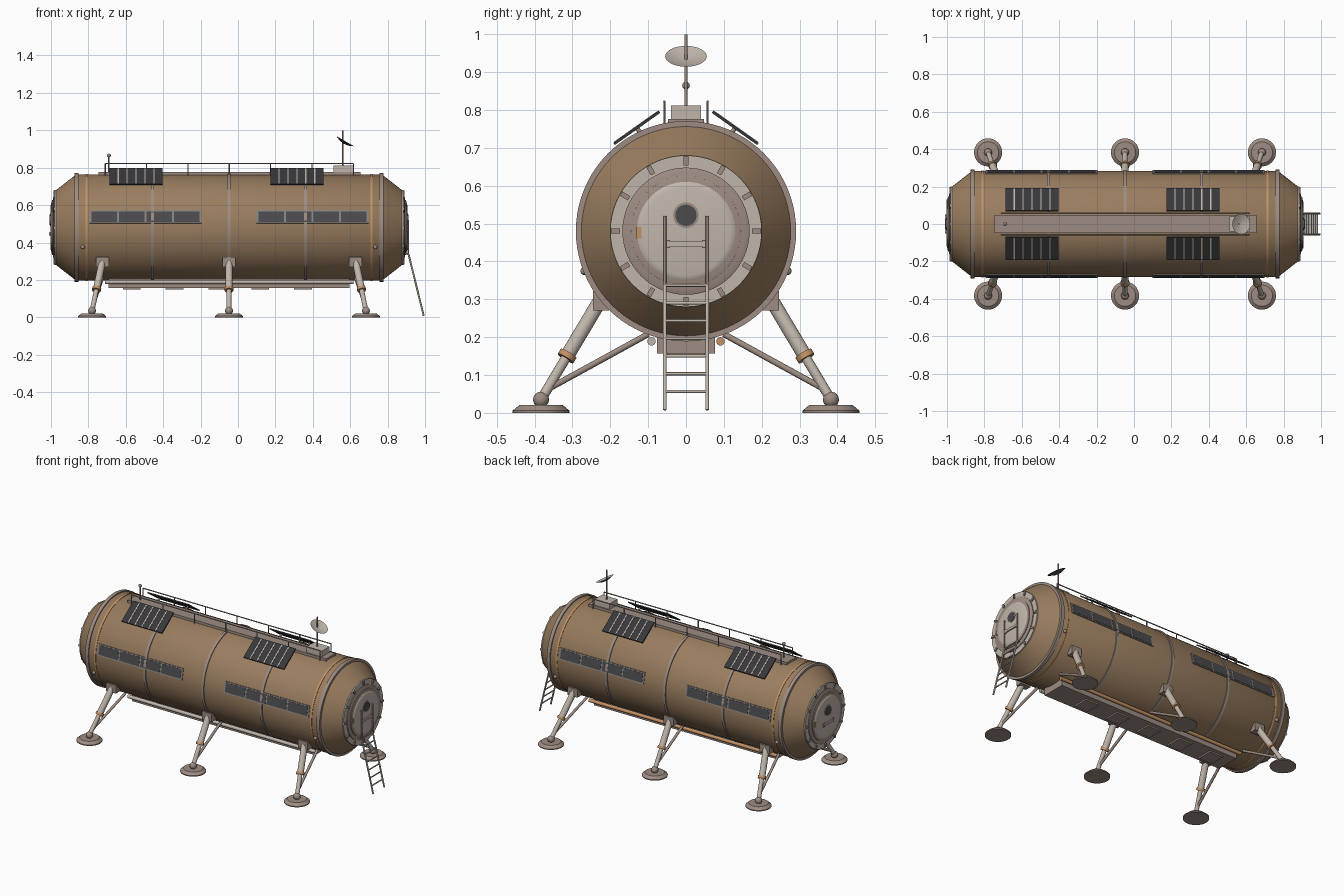
import bpy, bmesh, math
from mathutils import Matrix, Vector

if "Cube" in bpy.data.objects:
    bpy.data.objects.remove(bpy.data.objects["Cube"])

C, ZC = -0.048, 0.48          # hull centre (x, z)


def material(name, r, g, b):
    m = bpy.data.materials.new(name)
    m.diffuse_color = (r, g, b, 1)
    m.use_nodes = True
    m.node_tree.nodes["Principled BSDF"].inputs["Base Color"].default_value = m.diffuse_color
    return m


BROWN = material("hull brown", 0.32, 0.205, 0.115)
LIGHT = material("light grey", 0.53, 0.47, 0.41)
TAUPE = material("taupe metal", 0.34, 0.265, 0.225)
GREY = material("window frame grey", 0.25, 0.23, 0.21)
ORANGE = material("orange trim", 0.55, 0.29, 0.13)
GLASS = material("dark glass", 0.07, 0.07, 0.078)
SOLAR = material("solar black", 0.04, 0.04, 0.045)


def finish(name, bm, mats, matrix=Matrix()):
    bmesh.ops.recalc_face_normals(bm, faces=bm.faces)
    bm.transform(matrix)
    me = bpy.data.meshes.new(name)
    bm.to_mesh(me)
    bm.free()
    for m in mats if isinstance(mats, list) else [mats]:
        me.materials.append(m)
    for p in me.polygons:
        p.use_smooth = True
    me.set_sharp_from_angle(angle=math.radians(32))
    ob = bpy.data.objects.new(name, me)
    bpy.context.collection.objects.link(ob)
    return ob


def lathe(name, profile, mat, matrix=Matrix(), n=64):
    """Capped solid of revolution round local z; profile is (z, radius)."""
    bm = bmesh.new()
    rings = [[bm.verts.new((r * math.cos(2 * math.pi * i / n),
                            r * math.sin(2 * math.pi * i / n), z)) for i in range(n)]
             for z, r in profile]
    for a, b in zip(rings, rings[1:]):
        for i in range(n):
            j = (i + 1) % n
            bm.faces.new((a[i], a[j], b[j], b[i]))
    bm.faces.new(rings[0])
    bm.faces.new(rings[-1])
    return finish(name, bm, mat, matrix)


def tube(name, p, q, r, mat, n=12):
    p, q = Vector(p), Vector(q)
    d = q - p
    m = Matrix.Translation(p) @ d.to_track_quat('Z', 'Y').to_matrix().to_4x4()
    return lathe(name, [(0, r), (d.length, r)], mat, m, n)


def box(name, loc, size, mat, rot=0.0):
    bm = bmesh.new()
    bmesh.ops.create_cube(bm, size=1)
    m = Matrix.Translation(loc) @ Matrix.Rotation(rot, 4, 'X') @ Matrix.Diagonal((*size, 1))
    return finish(name, bm, mat, m)


def ball(name, loc, r, mat):
    bm = bmesh.new()
    bmesh.ops.create_uvsphere(bm, u_segments=20, v_segments=12, radius=r)
    return finish(name, bm, mat, Matrix.Translation(loc))


HULL = Matrix.Translation((C, 0, ZC)) @ Matrix.Rotation(math.pi / 2, 4, 'Y')


def band(name, x, w, r, mat):
    lathe(name, [(x - w / 2, r), (x + w / 2, r)], mat, HULL, 80)


# Hull with conical ends, and its rings
lathe("hull", [(-0.925, 0.2), (-0.825, 0.278), (-0.815, 0.284), (0.815, 0.284),
               (0.825, 0.278), (0.925, 0.2)], BROWN, HULL, 80)
for x in (-0.41, 0, 0.41):
    band("hull_ring", x, 0.016, 0.2895, TAUPE)
for s in (-1, 1):
    band("end_flange", s * 0.816, 0.022, 0.291, TAUPE)
    band("orange_band", s * 0.762, 0.012, 0.2865, ORANGE)

# End hatches
for s in (-1, 1):
    lathe("hatch_rim", [(s * 0.915, 0.2), (s * 0.932, 0.2)], LIGHT, HULL)
    lathe("hatch_collar", [(s * 0.92, 0.168), (s * 0.937, 0.168), (s * 0.942, 0.155)], TAUPE, HULL)
    lathe("hatch_seal", [(s * 0.93, 0.146), (s * 0.946, 0.146), (s * 0.949, 0.136)], TAUPE, HULL)
    lathe("hatch_door", [(s * 0.93, 0.134), (s * 0.946, 0.134), (s * 0.951, 0.128),
                         (s * 0.954, 0.116)], LIGHT, HULL)
    for i in range(12):
        a = i * math.pi / 6
        box("hatch_latch", (C + s * 0.932, -0.186 * math.sin(a), ZC + 0.186 * math.cos(a)),
            (0.014, 0.013, 0.024), TAUPE, a)
    port = Matrix.Translation((0, 0, 0.042)) @ HULL
    lathe("porthole_frame", [(s * 0.95, 0.034), (s * 0.957, 0.034)], TAUPE, port, 32)
    lathe("porthole_glass", [(s * 0.95, 0.028), (s * 0.959, 0.028)], GLASS, port, 32)
    box("door_handle", (C + s * 0.958, 0, 0.446), (0.008, 0.1, 0.014), LIGHT)
    for y in (-0.047, 0.047):
        box("handle_mount", (C + s * 0.957, y, 0.446), (0.008, 0.01, 0.022), TAUPE)
    box("door_marker", (C + s * 0.947, -s * 0.122, 0.477), (0.013, 0.017, 0.032), ORANGE)

# Side windows and small marker lamps
WA = math.radians(11.7)
for s in (-1, 1):
    def on_side(x, r):
        return (x, s * r * math.cos(WA), ZC + r * math.sin(WA))
    for g in (-1, 1):
        xc = C + g * 0.446
        box("window_frame", on_side(xc, 0.2825), (0.6, 0.009, 0.071), GREY, s * WA)
        for i in range(4):
            box("window_pane", on_side(xc + (i - 1.5) * 0.147, 0.284),
                (0.137, 0.009, 0.057), GLASS, s * WA)
        ball("marker_lamp", (C + g * 0.782, s * 0.268, 0.375), 0.011, TAUPE)

# Solar panels with strips and struts
SA = math.radians(35.3)
for s in (-1, 1):
    up = Vector((0, s * math.sin(SA), math.cos(SA)))
    for g in (-1, 1):
        mid = Vector((C + g * 0.4 + (-0.097 if g < 0 else -0.037) + 0.0, s * 0.13, 0.753))
        box("solar_panel", mid, (0.285, 0.147, 0.007), SOLAR, -s * SA)
        for i in range(-2, 3):
            box("solar_strip", mid + up * 0.0035 + Vector((i * 0.048, 0, 0)),
                (0.007, 0.14, 0.003), LIGHT, -s * SA)
        for dx in (-0.1, 0.1):
            p = mid + Vector((dx, 0, 0))
            tube("panel_strut", p, p - up * 0.04, 0.006, TAUPE)

# Roof walkway and railings
box("roof_walkway", (-0.045, 0, 0.766), (1.4, 0.094, 0.02), TAUPE)
for y in (-0.057, 0.057):
    tube("roof_rail", (-0.71, y, 0.822), (0.617, y, 0.822), 0.0035, TAUPE, 8)
    for i in range(7):
        x = -0.71 + i * 1.327 / 6
        tube("rail_post", (x, y, 0.755), (x, y, 0.822), 0.003, TAUPE, 8)

# Antennas and dish
box("equipment_box", (0.565, 0, 0.79), (0.107, 0.078, 0.044), LIGHT)
tube("dish_mast", (0.56, 0, 0.8), (0.56, 0, 1.0), 0.004, TAUPE)
dm = Matrix.Translation((0.573, 0, 0.942)) @ Matrix.Rotation(math.radians(30), 4, 'Y')
dish = lathe("dish", [(-0.013, 0.001), (-0.009, 0.028), (0, 0.055), (-0.012, 0.028),
                      (-0.016, 0.001)], [LIGHT, GLASS], dm, 32)
axis = dm.to_3x3() @ Vector((0, 0, 1))
for p in dish.data.polygons:
    p.material_index = 0 if p.normal.dot(axis) > 0 else 1
tube("whip_antenna", (-0.69, 0, 0.77), (-0.69, 0, 0.865), 0.004, TAUPE)
ball("antenna_tip", (-0.69, 0, 0.865), 0.01, TAUPE)

# Landing legs
for s in (-1, 1):
    for k in (-1, 0, 1):
        top = Vector((C + k * 0.677, s * 0.225, 0.3))
        foot = Vector((C + k * 0.732, s * 0.383, 0.035))
        box("leg_bracket", (top.x, s * 0.225, 0.296), (0.07, 0.042, 0.052), TAUPE)
        tube("leg_upper", top, top.lerp(foot, 0.57), 0.019, LIGHT, 20)
        tube("leg_lower", top.lerp(foot, 0.56), foot, 0.013, LIGHT, 16)
        tube("leg_collar", top.lerp(foot, 0.54), top.lerp(foot, 0.59), 0.024, ORANGE, 20)
        ball("ankle_ball", foot, 0.021, TAUPE)
        lathe("foot_pad", [(0, 0.075), (0.006, 0.075), (0.021, 0.057)], TAUPE,
              Matrix.Translation((foot.x, foot.y, 0)), 40)
        tube("leg_brace", top.lerp(foot, 0.9), (top.x, s * 0.1, 0.208), 0.008, TAUPE)

# Belly box, hatches and pipes
box("belly_box", (C, 0, 0.184), (1.29, 0.152, 0.054), TAUPE)
for i in range(-2, 3):
    box("belly_hatch", (-0.11 + i * 0.229, 0, 0.154), (0.095, 0.1, 0.012), TAUPE)
for y, m in ((-0.091, LIGHT), (0.091, ORANGE)):
    tube("belly_pipe", (-0.71, y, 0.189), (0.617, y, 0.189), 0.011, m, 16)

# Boarding ladder and grab rails
hi, lo = Vector((0.912, 0, 0.337)), Vector((0.993, 0, 0.008))
for y in (-0.056, 0.056):
    o = Vector((0, y, 0))
    tube("ladder_rail", hi + o, lo + o, 0.005, LIGHT)
    tube("grab_rail", (0.911, y, 0.335), (0.911, y, 0.52), 0.004, TAUPE)
    for z in (0.34, 0.516):
        tube("grab_mount", (0.87, y, z), (0.911, y, z), 0.004, TAUPE)
for i in range(7):
    p = hi.lerp(lo, i * 0.142)
    tube("ladder_rung", p - Vector((0, 0.056, 0)), p + Vector((0, 0.056, 0)), 0.004, LIGHT)
